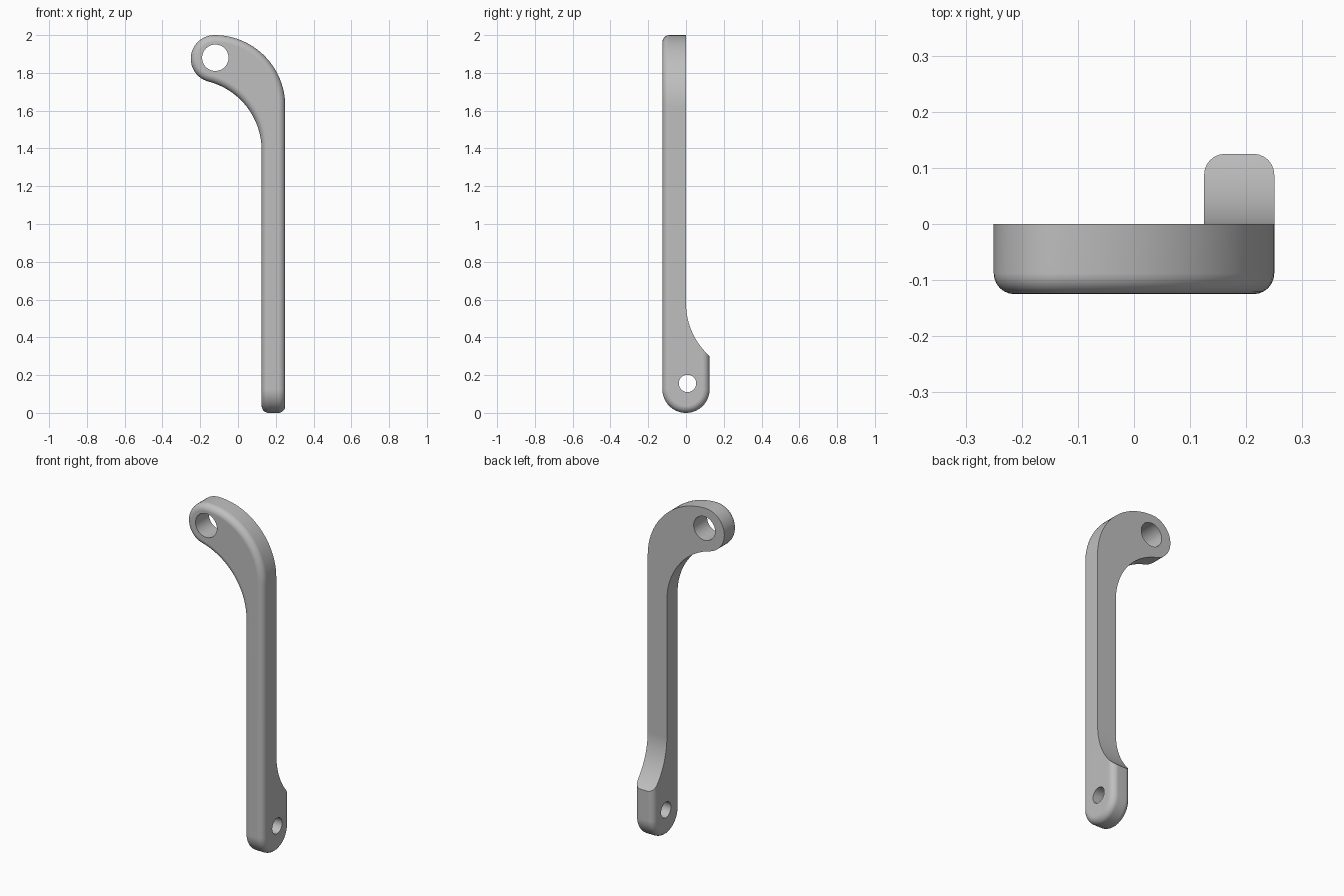
import bpy, bmesh
from math import radians, cos, sin
from mathutils import Vector

cube = bpy.data.objects.get("Cube")
if cube:
    bpy.data.objects.remove(cube, do_unlink=True)

R = 0.125        # bar thickness and end radius
BIG = 0.375      # sweep radius
FILLET = 0.037
SEAM = 0.7       # height where the foot meets the upper arm

grey = bpy.data.materials.new("plain grey")
grey.use_nodes = True
colour = (0.52, 0.52, 0.52, 1)
grey.diffuse_color = colour
grey.node_tree.nodes["Principled BSDF"].inputs["Base Color"].default_value = colour


def arc(cx, cz, r, start, end, n=24):
    angles = [radians(start + (end - start) * i / n) for i in range(n + 1)]
    return [(cx + r * cos(a), cz + r * sin(a)) for a in angles]


def prism(name, outline, axis, low, high, fillet_rule=None):
    """Extrude an outline along x or y, then round the edges the rule picks."""
    def place(u, v, w):
        return (w, u, v) if axis == "x" else (u, w, v)
    bm = bmesh.new()
    face = bm.faces.new([bm.verts.new(place(u, v, low)) for u, v in outline])
    out = bmesh.ops.extrude_face_region(bm, geom=[face], use_keep_orig=True)
    moved = [g for g in out["geom"] if isinstance(g, bmesh.types.BMVert)]
    bmesh.ops.translate(bm, verts=moved, vec=Vector(place(0, 0, high - low)))
    bmesh.ops.recalc_face_normals(bm, faces=bm.faces)
    if fillet_rule:
        edges = [e for e in bm.edges if fillet_rule(*[v.co for v in e.verts])]
        bmesh.ops.bevel(bm, geom=edges, offset=FILLET, offset_type="OFFSET",
                        segments=6, profile=0.5, affect="EDGES")
    mesh = bpy.data.meshes.new(name)
    bm.to_mesh(mesh)
    bm.free()
    mesh.materials.append(grey)
    obj = bpy.data.objects.new(name, mesh)
    bpy.context.collection.objects.link(obj)
    return obj


def activate(obj):
    bpy.ops.object.select_all(action="DESELECT")
    obj.select_set(True)
    bpy.context.view_layer.objects.active = obj


def cut(obj, cutter):
    cutter.hide_render = True
    mod = obj.modifiers.new("cut", "BOOLEAN")
    mod.operation, mod.solver, mod.object = "DIFFERENCE", "EXACT", cutter
    activate(obj)
    bpy.ops.object.modifier_apply(modifier=mod.name)
    bpy.data.objects.remove(cutter, do_unlink=True)


def at_seam(a, b):
    return abs(a.z - SEAM) < 1e-4 and abs(b.z - SEAM) < 1e-4


# Upper arm: straight bar sweeping into a rounded eye, filleted on the front
hook = [(R, SEAM), (2 * R, SEAM)]
hook += arc(-R, 2 - BIG, BIG, 0, 90)
hook += arc(-R, 2 - R, R, 90, 255.5)[1:]
hook += arc(R - BIG, 1.391, BIG, 75.5, 0)[1:]
arm = prism("lever_arm", hook, "y", -R, 0,
            lambda a, b: max(a.y, b.y) < -R + 1e-4 and not at_seam(a, b))
cut(arm, prism("eye_cutter", arc(-0.12, 1.88, 0.07, 0, 360, 48)[:-1], "y", -0.3, 0.3))

# Foot: deeper rounded end, scooped down to the bar at the back
stadium = [(R, SEAM), (-R, SEAM)] + arc(0, R, R, 180, 360, 32)
foot = prism("foot", stadium, "x", R, 2 * R,
             lambda a, b: abs(a.x - b.x) < 1e-4 and not at_seam(a, b))
scoop = arc(BIG, 0.58, BIG, 180, 245) + [(0.217, 0.9), (0, 0.9)]
cut(foot, prism("scoop_cutter", scoop, "x", 0, 0.4))
cut(foot, prism("pin_cutter", arc(0.008, 0.156, 0.046, 0, 360, 40)[:-1], "x", 0, 0.4))

# Join both into one clean body without the inner caps
activate(arm)
foot.select_set(True)
bpy.ops.object.join()
bm = bmesh.new()
bm.from_mesh(arm.data)
caps = [f for f in bm.faces if all(abs(v.co.z - SEAM) < 1e-4 for v in f.verts)]
bmesh.ops.delete(bm, geom=caps, context="FACES")
bmesh.ops.remove_doubles(bm, verts=bm.verts, dist=2e-4)
bmesh.ops.recalc_face_normals(bm, faces=bm.faces)
bm.to_mesh(arm.data)
bm.free()

activate(arm)
bpy.ops.object.shade_smooth_by_angle(angle=radians(30))
weighted = arm.modifiers.new("flat_faces", "WEIGHTED_NORMAL")
weighted.keep_sharp = True
